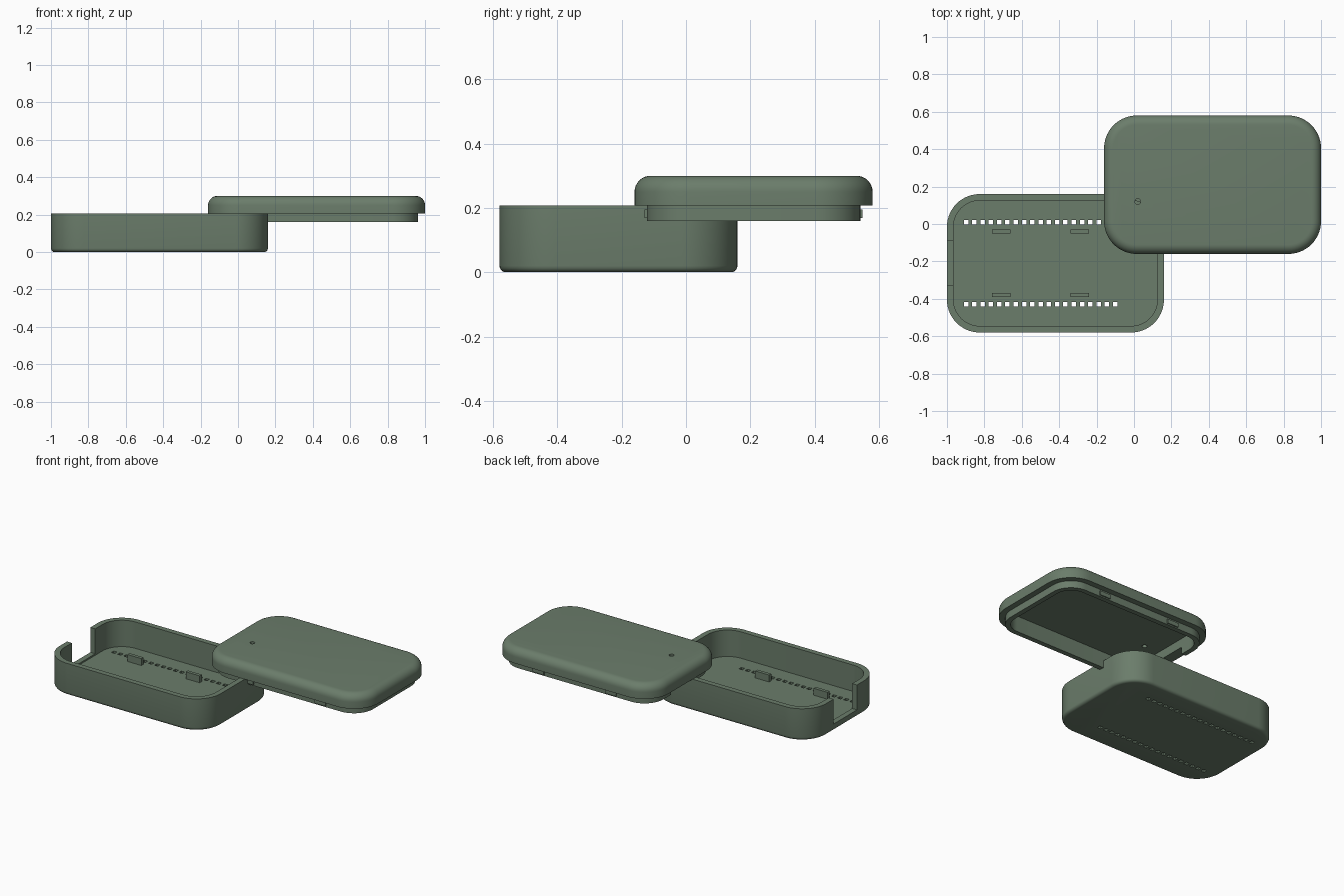
import bpy, bmesh, math

if "Cube" in bpy.data.objects:
    bpy.data.objects.remove(bpy.data.objects["Cube"])

green = bpy.data.materials.new("sage_green")
green.diffuse_color = (0.147, 0.205, 0.147, 1)
green.use_nodes = True
green.node_tree.nodes["Principled BSDF"].inputs["Base Color"].default_value = green.diffuse_color

W, D, R = 1.16, 0.74, 0.175      # footprint and corner radius of both halves
BX, BY = -0.42, -0.21            # centre of the tray
LX, LY = 0.42, 0.21              # centre of the lid


def finish(name, bm):
    bmesh.ops.recalc_face_normals(bm, faces=bm.faces)
    me = bpy.data.meshes.new(name)
    bm.to_mesh(me)
    bm.free()
    ob = bpy.data.objects.new(name, me)
    me.materials.append(green)
    bpy.context.collection.objects.link(ob)
    return ob


def outline(cx, cy, inset, n=14):
    """Rounded rectangle, pulled in evenly by inset."""
    pts = []
    for k, (sx, sy) in enumerate(((1, 1), (-1, 1), (-1, -1), (1, -1))):
        for i in range(n + 1):
            a = math.pi / 2 * (k + i / n)
            pts.append((cx + sx * (W / 2 - R) + (R - inset) * math.cos(a),
                        cy + sy * (D / 2 - R) + (R - inset) * math.sin(a)))
    return pts


def shell(name, cx, cy, profile):
    """Loft rounded rectangles through (inset, z) steps and cap both ends."""
    bm = bmesh.new()
    rings = [[bm.verts.new((x, y, z)) for x, y in outline(cx, cy, inset)]
             for inset, z in profile]
    for a, b in zip(rings, rings[1:]):
        for i in range(len(a)):
            j = (i + 1) % len(a)
            bm.faces.new((a[i], a[j], b[j], b[i]))
    bm.faces.new(rings[0])
    bm.faces.new(rings[-1])
    return finish(name, bm)


def add_box(bm, x0, x1, y0, y1, z0, z1):
    vs = bmesh.ops.create_cube(bm, size=1)["verts"]
    for v in vs:
        v.co = (x1 if v.co.x > 0 else x0,
                y1 if v.co.y > 0 else y0,
                z1 if v.co.z > 0 else z0)


def box(name, *dims):
    bm = bmesh.new()
    add_box(bm, *dims)
    return finish(name, bm)


def cut(target, cutter):
    mod = target.modifiers.new("cut", 'BOOLEAN')
    mod.operation = 'DIFFERENCE'
    mod.solver = 'EXACT'
    mod.object = cutter
    bpy.context.view_layer.objects.active = target
    bpy.ops.object.modifier_apply(modifier=mod.name)
    bpy.data.objects.remove(cutter)


def smooth(ob):
    bpy.ops.object.select_all(action='DESELECT')
    ob.select_set(True)
    bpy.context.view_layer.objects.active = ob
    bpy.ops.object.shade_smooth_by_angle(angle=math.radians(30))


def fillet(r, z, up, n):
    """Quarter-round (inset, z) steps from wall to flat face."""
    steps = []
    for i in range(n + 1):
        a = math.pi / 2 * i / n
        steps.append((r * (1 - math.cos(a)), z + up * r * math.sin(a)))
    return steps


# Tray: rounded bottom edge, straight walls, recessed floor
tray = shell("tray", BX, BY,
             fillet(0.02, 0.02, -1, 4)[::-1] + [(0, 0.207), (0.035, 0.207), (0.035, 0.035)])

# Cable notch in the left wall
cut(tray, box("notch_cutter", -1.05, -0.95, BY - 0.12, BY + 0.12, 0.045, 0.3))

# Two rows of square pin holes through the floor
bm = bmesh.new()
for side in (-1, 1):
    y = BY + side * 0.22
    for i in range(19):
        x = -0.898 + i * 0.0443
        add_box(bm, x - 0.012, x + 0.012, y - 0.012, y + 0.012, -0.05, 0.08)
cut(tray, finish("pin_hole_cutter", bm))
smooth(tray)

# Four small retaining blocks standing on the tray floor
for x in (-0.71, -0.29):
    for side in (-1, 1):
        y = BY + side * 0.17
        box("retaining_block", x - 0.05, x + 0.05, y - 0.011, y + 0.011, 0.034, 0.08)

# Lid: domed edge on top, plug rim below, hollow underside
lid = shell("lid", LX, LY,
            fillet(0.05, 0.25, 1, 8)[::-1]
            + [(0, 0.207), (0.038, 0.207), (0.038, 0.16), (0.07, 0.16), (0.07, 0.265)])

# Gap in the plug rim matching the cable notch
cut(lid, box("rim_gap_cutter", LX - 0.56, LX - 0.49, LY - 0.12, LY + 0.12, 0.1, 0.207))

# Round indicator hole through the lid
bm = bmesh.new()
bmesh.ops.create_cone(bm, cap_ends=True, segments=24, radius1=0.015, radius2=0.015, depth=0.2)
bmesh.ops.translate(bm, verts=bm.verts, vec=(0.02, 0.12, 0.3))
cut(lid, finish("indicator_hole_cutter", bm))
smooth(lid)

# Snap bumps on the long sides of the plug rim
for x in (LX - 0.26, LX + 0.26):
    for side in (-1, 1):
        y = LY + side * (D / 2 - 0.038)
        box("snap_bump", x - 0.04, x + 0.04, y - 0.007, y + 0.007, 0.168, 0.195)
